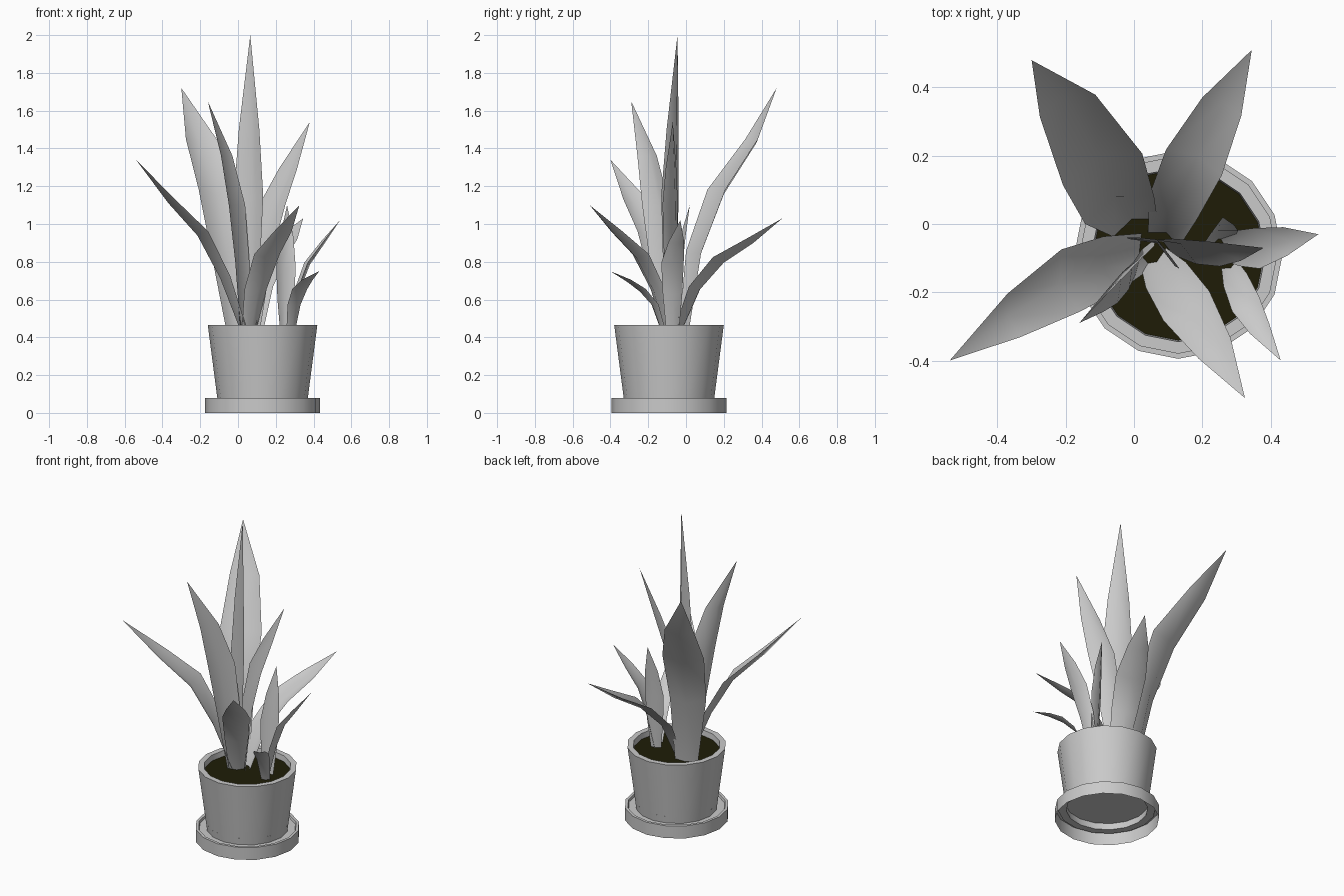
import bpy
import bmesh
import math
from mathutils import Vector

default_cube = bpy.data.objects.get("Cube")
if default_cube:
    bpy.data.objects.remove(default_cube, do_unlink=True)


def make_material(name, colour):
    material = bpy.data.materials.new(name)
    material.use_nodes = True
    material.diffuse_color = colour
    material.node_tree.nodes["Principled BSDF"].inputs["Base Color"].default_value = colour
    return material


grey = make_material("plain grey", (0.59, 0.59, 0.59, 1))
brown = make_material("dark soil brown", (0.013, 0.012, 0.002, 1))

POT_CENTRE = Vector((0.13, -0.09, 0))
SIDES = 16


def add_object(name, bm, material):
    mesh = bpy.data.meshes.new(name)
    bm.to_mesh(mesh)
    bm.free()
    mesh.materials.append(material)
    obj = bpy.data.objects.new(name, mesh)
    bpy.context.collection.objects.link(obj)
    return obj


def smooth_by_angle(obj, degrees):
    bpy.ops.object.select_all(action="DESELECT")
    obj.select_set(True)
    bpy.context.view_layer.objects.active = obj
    bpy.ops.object.shade_smooth_by_angle(angle=math.radians(degrees))


def lathe(name, profile, material):
    """Turn a (radius, height) profile around the pot's axis."""
    bm = bmesh.new()
    rings = []
    for radius, height in profile:
        ring = []
        for i in range(SIDES):
            angle = math.tau * i / SIDES
            offset = Vector((radius * math.cos(angle), radius * math.sin(angle), height))
            ring.append(bm.verts.new(POT_CENTRE + offset))
        rings.append(ring)
    for low, high in zip(rings, rings[1:]):
        for i in range(SIDES):
            j = (i + 1) % SIDES
            bm.faces.new((low[i], low[j], high[j], high[i]))
    smooth_by_angle(add_object(name, bm, material), 35)


def disc(name, radius, height, material):
    """Flat disc on the pot's axis."""
    bm = bmesh.new()
    bmesh.ops.create_circle(bm, cap_ends=True, segments=SIDES, radius=radius)
    bmesh.ops.translate(bm, verts=bm.verts, vec=POT_CENTRE + Vector((0, 0, height)))
    add_object(name, bm, material)


def leaf(name, width, path, side=None):
    """Folded pointed blade along a centre line; side is its width direction."""
    points = [Vector(p) for p in path]
    if side is None:
        outward = points[-1] - points[0]
        side = (outward.y, -outward.x)
    across = Vector((side[0], side[1], 0)).normalized()
    shape = (0.55, 0.87, 1, 0.7)
    bm = bmesh.new()
    rows = []
    for i, share in enumerate(shape):
        along = (points[i + 1] - points[max(i - 1, 0)]).normalized()
        inner = across.cross(along).normalized()
        half = across * width * share / 2
        fold = inner * width * share * 0.1
        centre = points[i]
        rows.append([bm.verts.new(v) for v in
                     (centre - half + fold, centre - fold, centre + half + fold)])
    for low, high in zip(rows, rows[1:]):
        for k in range(2):
            bm.faces.new((low[k], low[k + 1], high[k + 1], high[k]))
    tip = bm.verts.new(points[-1])
    for k in range(2):
        bm.faces.new((rows[-1][k], rows[-1][k + 1], tip))
    smooth_by_angle(add_object(name, bm, grey), 50)


# Saucer with a raised lip and a hollow underside
lathe("saucer", [(0.305, 0), (0.305, 0.08), (0.288, 0.08), (0.284, 0.066), (0.238, 0.066)], grey)

# Tapered pot with a thick rim and a recessed bottom
lathe("pot", [(0.238, 0.066), (0.29, 0.465), (0.255, 0.465), (0.25, 0.42)], grey)
disc("pot_bottom", 0.244, 0.11, grey)

# Soil just below the rim
disc("soil", 0.251, 0.43, brown)

# Main plant: tall middle leaf and the leaves fanning out around it
leaf("tall_middle_leaf", 0.18, [
    (0.06, -0.06, 0.42), (0.06, -0.07, 0.85), (0.065, -0.07, 1.15),
    (0.065, -0.06, 1.5), (0.065, -0.045, 2)], side=(0.85, -0.5))
leaf("back_right_leaf", 0.25, [
    (0, 0, 0.42), (-0.05, 0.06, 0.85), (-0.1, 0.18, 1.17),
    (-0.2, 0.36, 1.44), (-0.3, 0.48, 1.72)], side=(1, 0.4))
leaf("front_right_low_leaf", 0.19, [
    (0.03, -0.08, 0.42), (-0.08, -0.12, 0.72), (-0.2, -0.17, 0.95),
    (-0.36, -0.27, 1.12), (-0.54, -0.4, 1.34)], side=(-0.3, 1))
leaf("front_right_tall_leaf", 0.17, [
    (0.03, -0.08, 0.42), (0.01, -0.12, 0.8), (-0.02, -0.15, 1.1),
    (-0.07, -0.2, 1.36), (-0.16, -0.29, 1.65)], side=(0.5, 0.85))
leaf("left_tall_leaf", 0.16, [
    (0.08, -0.06, 0.42), (0.13, -0.07, 0.85), (0.19, -0.07, 1.1),
    (0.27, -0.07, 1.29), (0.38, -0.07, 1.54)], side=(0.85, -0.5))
leaf("front_left_leaf", 0.16, [
    (0.06, -0.1, 0.42), (0.1, -0.16, 0.65), (0.16, -0.25, 0.83),
    (0.24, -0.37, 0.95), (0.325, -0.51, 1.1)])
leaf("back_left_leaf", 0.18, [
    (0.09, -0.04, 0.42), (0.12, 0.06, 0.66), (0.18, 0.19, 0.81),
    (0.26, 0.35, 0.91), (0.345, 0.51, 1.03)])

# Small offshoot: three short leaves near the left rim
leaf("offshoot_upright_leaf", 0.11, [
    (0.25, -0.05, 0.42), (0.25, -0.04, 0.6), (0.25, -0.03, 0.77),
    (0.255, -0.01, 0.93), (0.26, 0.02, 1.1)], side=(0.9, 0.35))
leaf("offshoot_left_leaf", 0.12, [
    (0.26, -0.07, 0.42), (0.31, -0.07, 0.63), (0.37, -0.07, 0.79),
    (0.45, -0.05, 0.9), (0.54, -0.03, 1.02)])
leaf("offshoot_front_leaf", 0.09, [
    (0.28, -0.12, 0.42), (0.3, -0.17, 0.57), (0.33, -0.24, 0.65),
    (0.37, -0.31, 0.7), (0.43, -0.4, 0.75)])
